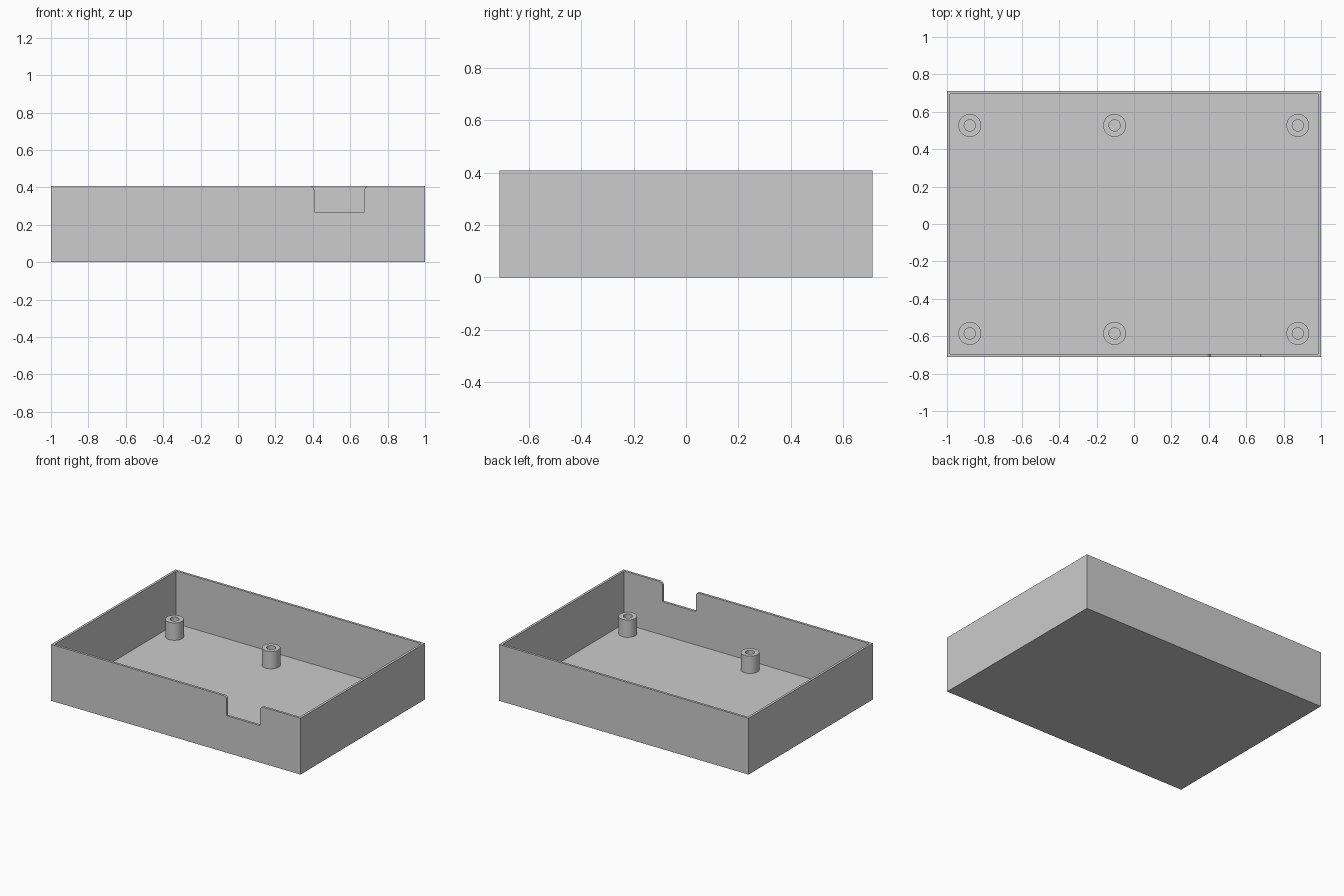
import bpy, bmesh, math

if "Cube" in bpy.data.objects:
    bpy.data.objects.remove(bpy.data.objects["Cube"])

W, D, H = 2.0, 1.424, 0.408      # outer size
WALL, FLOOR = 0.017, 0.026       # thicknesses

grey = bpy.data.materials.new("light_grey")
grey.diffuse_color = (0.604, 0.604, 0.604, 1)
grey.use_nodes = True
grey.node_tree.nodes["Principled BSDF"].inputs["Base Color"].default_value = grey.diffuse_color


def finish(bm, name):
    bmesh.ops.recalc_face_normals(bm, faces=bm.faces)
    mesh = bpy.data.meshes.new(name)
    bm.to_mesh(mesh)
    bm.free()
    mesh.materials.append(grey)
    obj = bpy.data.objects.new(name, mesh)
    bpy.context.collection.objects.link(obj)
    return obj


# Open tray: block with the top inset to the wall thickness and pushed down
bm = bmesh.new()
bmesh.ops.create_cube(bm, size=1)
for v in bm.verts:
    v.co = (v.co.x * W, v.co.y * D, (v.co.z + 0.5) * H)
top = max(bm.faces, key=lambda f: f.calc_center_median().z)
bmesh.ops.inset_region(bm, faces=[top], thickness=WALL, use_even_offset=True)
for v in top.verts:
    v.co.z = H
cavity = bmesh.ops.extrude_discrete_faces(bm, faces=[top])["faces"][0]
for v in cavity.verts:
    v.co.z = FLOOR
tray = finish(bm, "tray")

# Cable notch with rounded upper lips, cut through the front wall
X0, X1, Z0, R, N = 0.408, 0.676, 0.268, 0.024, 6
arc = [(R * math.cos(a), R * math.sin(a))
       for a in (i * math.pi / 2 / N for i in range(N + 1))]
left = [(X0 - R + c, H - R + s) for c, s in reversed(arc)]
right = [(X1 + R - c, H - R + s) for c, s in arc]
profile = ([(X0 - R, H + 0.05)] + left + [(X0, Z0), (X1, Z0)]
           + right + [(X1 + R, H + 0.05)])
bm = bmesh.new()
face = bm.faces.new([bm.verts.new((x, -D / 2 - 0.05, z)) for x, z in profile])
ext = bmesh.ops.extrude_face_region(bm, geom=[face])["geom"]
bmesh.ops.translate(bm, vec=(0, 0.05 + WALL + 0.05, 0),
                    verts=[v for v in ext if isinstance(v, bmesh.types.BMVert)])
cutter = finish(bm, "notch_cutter")
cutter.hide_render = True
cutter.hide_set(True)
cut = tray.modifiers.new("notch", 'BOOLEAN')
cut.operation, cut.solver, cut.object = 'DIFFERENCE', 'EXACT', cutter


# Hollow screw posts standing on the floor
def screw_post(x, y, name, r_out=0.061, r_in=0.03, z_top=0.152, n=48):
    bm = bmesh.new()
    rings = [[bm.verts.new((x + r * math.cos(2 * math.pi * i / n),
                            y + r * math.sin(2 * math.pi * i / n), z))
              for i in range(n)]
             for r, z in ((r_out, FLOOR), (r_out, z_top), (r_in, z_top), (r_in, FLOOR))]
    for a, b in zip(rings, rings[1:]):
        for i in range(n):
            j = (i + 1) % n
            bm.faces.new((a[i], a[j], b[j], b[i]))
    obj = finish(bm, name)
    bpy.ops.object.select_all(action='DESELECT')
    obj.select_set(True)
    bpy.context.view_layer.objects.active = obj
    bpy.ops.object.shade_smooth_by_angle(angle=math.radians(30))


for side, y in (("back", 0.527), ("front", -0.585)):
    for place, x in (("left", -0.878), ("middle", -0.104), ("right", 0.876)):
        screw_post(x, y, f"screw_post_{side}_{place}")
